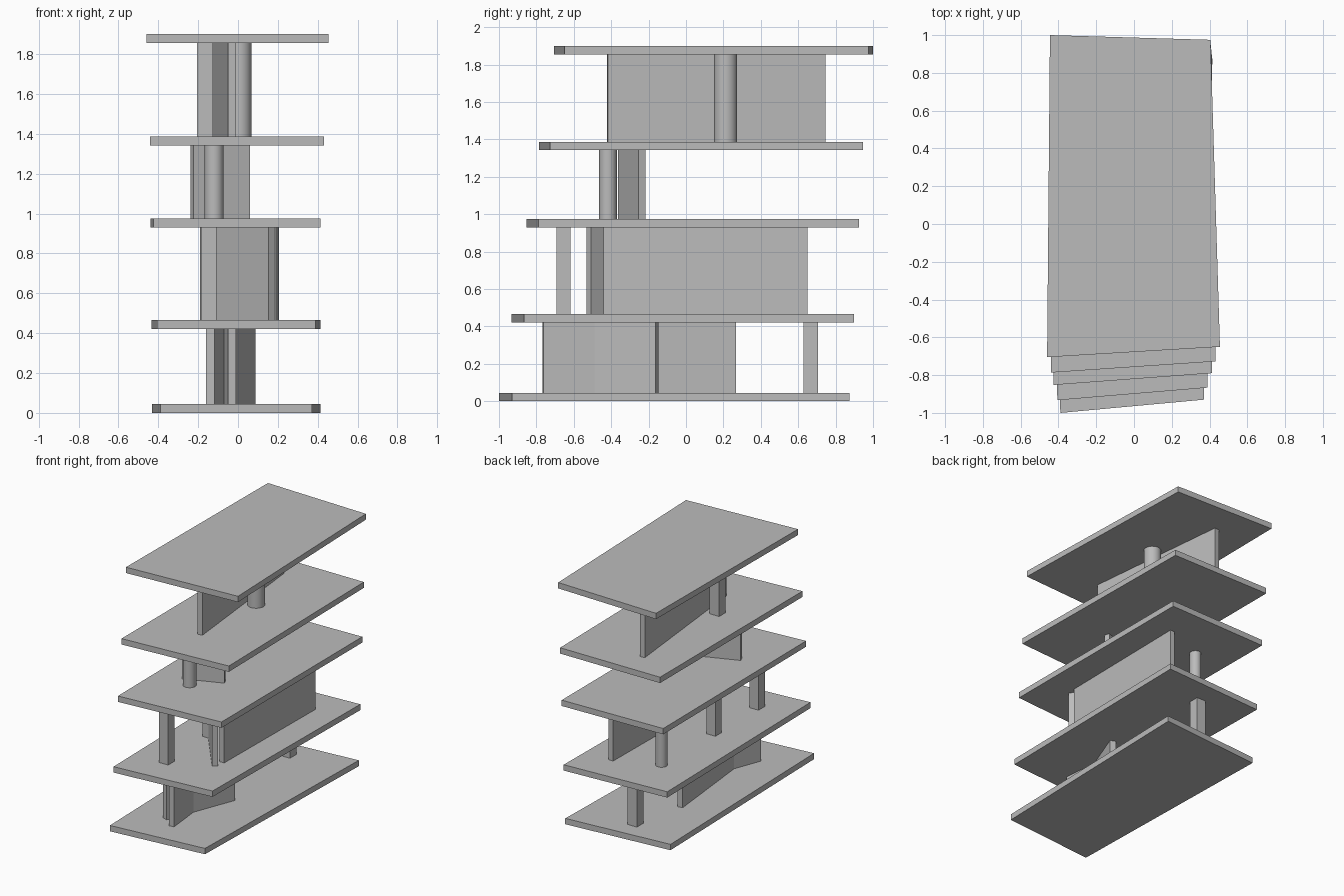
import bpy, bmesh, math
from mathutils import Vector

cube = bpy.data.objects.get("Cube")
if cube:
    bpy.data.objects.remove(cube, do_unlink=True)

mat = bpy.data.materials.new("concrete_grey")
mat.use_nodes = True
GREY = (0.5, 0.5, 0.5, 1)
mat.diffuse_color = GREY
mat.node_tree.nodes["Principled BSDF"].inputs["Base Color"].default_value = GREY


def prism(name, outline, z0, z1):
    """Extrude a plan outline from z0 up to z1."""
    bm = bmesh.new()
    face = bm.faces.new([bm.verts.new((p[0], p[1], z0)) for p in outline])
    top = bmesh.ops.extrude_face_region(bm, geom=[face])["geom"]
    verts = [v for v in top if isinstance(v, bmesh.types.BMVert)]
    bmesh.ops.translate(bm, verts=verts, vec=(0, 0, z1 - z0))
    bmesh.ops.recalc_face_normals(bm, faces=bm.faces)
    mesh = bpy.data.meshes.new(name)
    bm.to_mesh(mesh)
    bm.free()
    mesh.materials.append(mat)
    obj = bpy.data.objects.new(name, mesh)
    bpy.context.collection.objects.link(obj)
    return obj


def wall(name, a, b, z, thick=0.04):
    """Straight wall between two plan points."""
    a, b = Vector(a), Vector(b)
    d = (b - a).normalized()
    n = Vector((d.y, -d.x)) * thick / 2
    prism(name, [a + n, b + n, b - n, a - n], *z)


def square_column(name, c, z, size=0.08):
    h = size / 2
    prism(name, [(c[0] + sx * h, c[1] + sy * h)
                 for sx, sy in ((-1, -1), (1, -1), (1, 1), (-1, 1))], *z)


def round_column(name, c, z, r):
    n = 32
    obj = prism(name, [(c[0] + r * math.cos(math.tau * i / n),
                        c[1] + r * math.sin(math.tau * i / n)) for i in range(n)], *z)
    bpy.ops.object.select_all(action='DESELECT')
    obj.select_set(True)
    bpy.context.view_layer.objects.active = obj
    bpy.ops.object.shade_smooth_by_angle()


# Floor slabs: plan corners blend from the lowest to the highest floor
LOW = [(-0.39, -1.0), (0.37, -0.93), (0.415, 0.875), (-0.432, 0.805)]
HIGH = [(-0.46, -0.705), (0.455, -0.65), (0.405, 0.975), (-0.445, 1.0)]
TOPS = [0.045, 0.467, 0.975, 1.387, 1.9]
SLAB = 0.045
for i, top in enumerate(TOPS):
    t = (top - TOPS[0]) / (TOPS[-1] - TOPS[0])
    plan = [Vector(a).lerp(Vector(b), t) for a, b in zip(LOW, HIGH)]
    prism(f"floor_slab_{i + 1}", plan, top - SLAB, top)

# Clear height of each storey
S1, S2, S3, S4 = [(lo, hi - SLAB) for lo, hi in zip(TOPS, TOPS[1:])]

# First storey: two crossing walls and a rear column
wall("first_long_wall", (-0.03, -0.765), (-0.135, 0.265), S1)
wall("first_diagonal_wall", (-0.14, -0.69), (0.066, -0.155), S1, 0.045)
square_column("first_rear_column", (-0.037, 0.667), S1)

# Second storey: long side wall, diagonal wall and columns
wall("second_long_wall", (0.17, -0.44), (0.185, 0.65), S2)
wall("second_diagonal_wall", (0.168, -0.52), (-0.14, -0.13), S2)
square_column("second_front_column", (-0.147, -0.655), S2, 0.076)
square_column("second_middle_column", (-0.148, -0.13), S2, 0.075)
round_column("second_round_column", (-0.148, 0.507), S2, 0.042)

# Third storey: short cross wall and a round column
wall("third_cross_wall", (-0.23, -0.345), (0.054, -0.235), S3)
round_column("third_round_column", (-0.12, -0.417), S3, 0.047)

# Fourth storey: long wall, round column and square column
wall("fourth_long_wall", (-0.03, -0.42), (-0.15, 0.745), S4)
round_column("fourth_round_column", (0.006, 0.212), S4, 0.062)
square_column("fourth_square_column", (-0.165, -0.15), S4)
